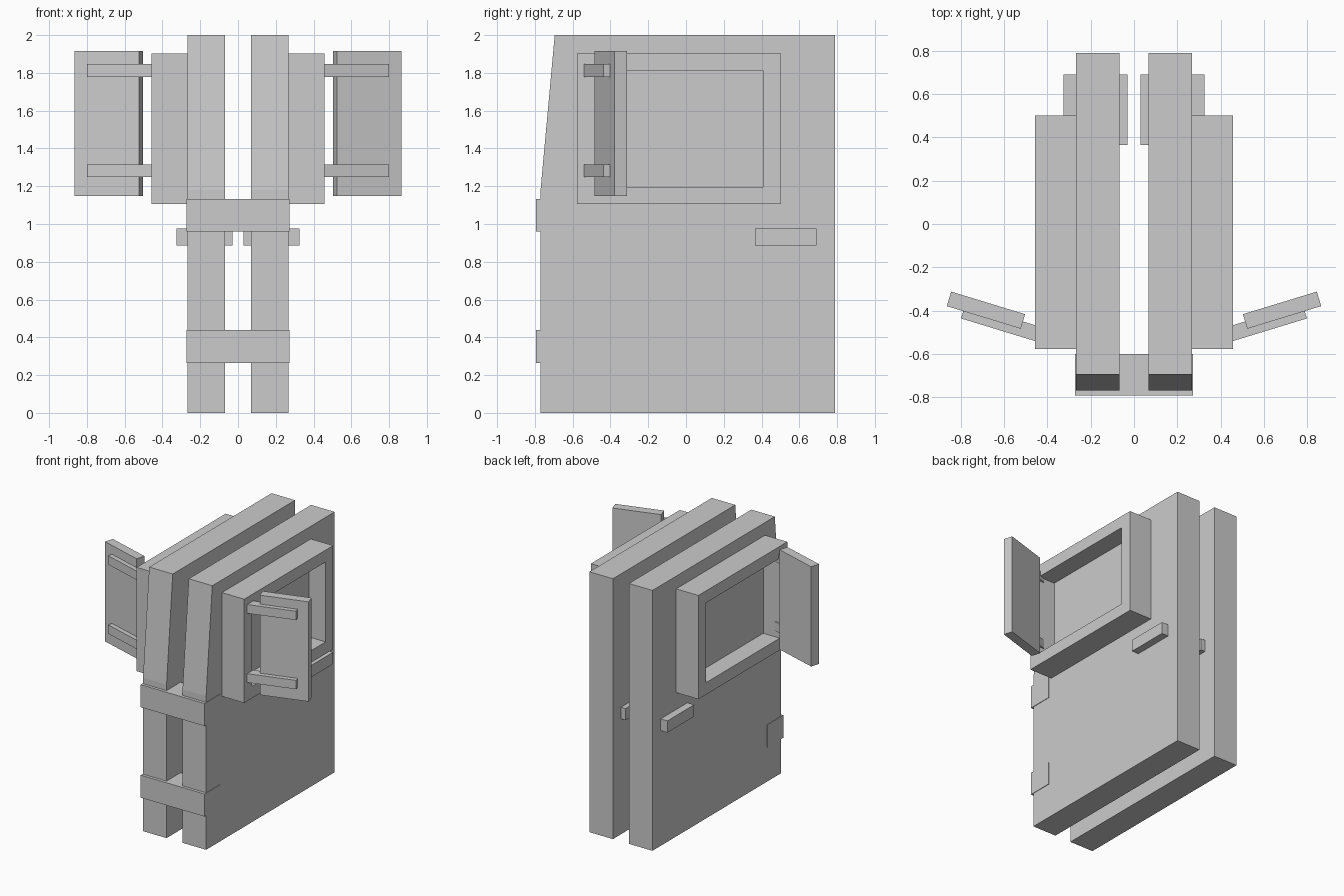
import bpy, bmesh
from math import radians
from mathutils import Matrix, Vector

if "Cube" in bpy.data.objects:
    bpy.data.objects.remove(bpy.data.objects["Cube"])


def finish(name, bm, mirrored=True):
    bmesh.ops.recalc_face_normals(bm, faces=bm.faces)
    mesh = bpy.data.meshes.new(name)
    bm.to_mesh(mesh)
    bm.free()
    obj = bpy.data.objects.new(name, mesh)
    bpy.context.collection.objects.link(obj)
    if mirrored:
        obj.modifiers.new("other_side", 'MIRROR').use_axis[0] = True
    return obj


def box_bm(lo, hi):
    lo, hi = Vector(lo), Vector(hi)
    bm = bmesh.new()
    bmesh.ops.create_cube(bm, size=1, matrix=Matrix.Translation((lo + hi) / 2)
                          @ Matrix.Diagonal((*(hi - lo), 1)))
    return bm


def turned_box(name, centre, size, angle):
    bm = bmesh.new()
    bmesh.ops.create_cube(bm, size=1, matrix=Matrix.Translation(centre)
                          @ Matrix.Rotation(radians(angle), 4, 'Z')
                          @ Matrix.Diagonal((*size, 1)))
    return finish(name, bm)


# Door slab: side profile with slanted upper front edge
bm = bmesh.new()
profile = [(-0.77, 0), (0.79, 0), (0.79, 2), (-0.695, 2), (-0.77, 1.18)]
face = bm.faces.new([bm.verts.new((0.068, y, z)) for y, z in profile])
ext = bmesh.ops.extrude_face_region(bm, geom=[face], use_keep_orig=True)
bmesh.ops.translate(bm, vec=(0.2, 0, 0),
                    verts=[g for g in ext["geom"] if isinstance(g, bmesh.types.BMVert)])
finish("door_slab", bm)

# Window frame: box with the outer face inset and pushed in
bm = box_bm((0.268, -0.577, 1.105), (0.457, 0.502, 1.902))
outer = max(bm.faces, key=lambda f: f.calc_center_median().x)
bmesh.ops.inset_region(bm, faces=[outer], thickness=0.13)
pane = bmesh.ops.extrude_discrete_faces(bm, faces=[outer])["faces"][0]
bmesh.ops.translate(bm, vec=(-0.14, 0, 0), verts=pane.verts)
finish("window_frame", bm)

# Handle passing through the door
finish("door_handle", box_bm((0.03, 0.365, 0.885), (0.325, 0.69, 0.975)))

# Side mirror and its two arms
turned_box("side_mirror", (0.684, -0.398, 1.532), (0.357, 0.07, 0.766), 17)
for name, z in (("upper_mirror_arm", 1.813), ("lower_mirror_arm", 1.282)):
    turned_box(name, (0.608, -0.458, z), (0.378, 0.07, 0.068), 17)

# Hinge straps joining both doors
for name, z in (("lower_hinge", 0.265), ("upper_hinge", 0.96)):
    finish(name, box_bm((-0.272, -0.793, z), (0.272, -0.6, z + 0.173)), False)
